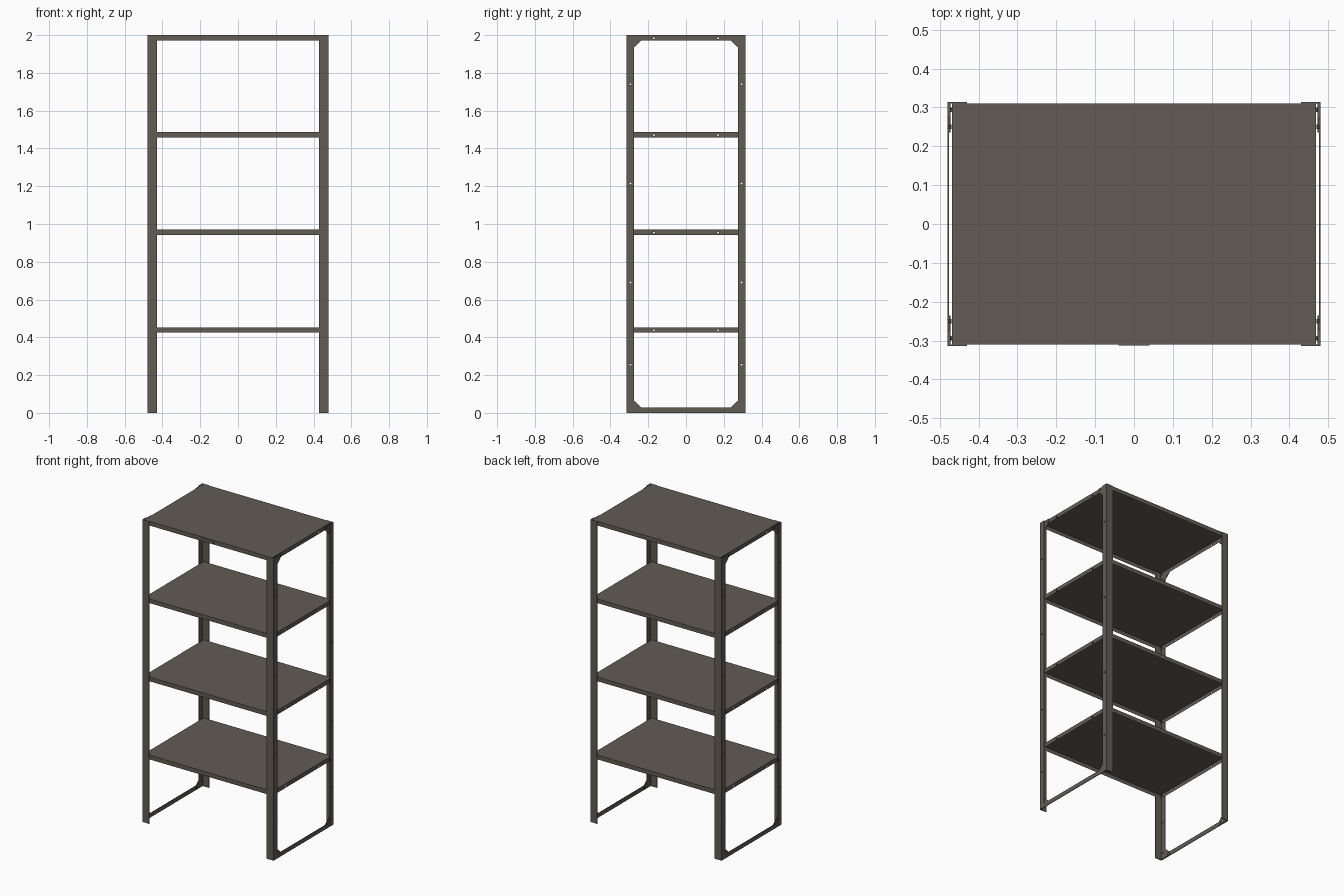
import bpy, bmesh, math
from mathutils import Matrix, Vector

cube = bpy.data.objects.get("Cube")
if cube:
    bpy.data.objects.remove(cube, do_unlink=True)

# Overall sizes
X, Y, H = 0.48, 0.314, 2.0          # half width, half depth, height
T = 0.004                           # sheet thickness
FRONT_W, SIDE_W = 0.05, 0.04        # upright flange widths
SHELF_X, SHELF_Y = 0.469, Y - T     # half sizes of a shelf
LIP = 0.028
SHELF_TOPS = [0.453, 0.97, 1.487, H]
HOLE_R = 0.005

steel = bpy.data.materials.new("warm dark grey steel")
steel.use_nodes = True
colour = (0.122, 0.107, 0.088, 1)
steel.diffuse_color = colour
steel.node_tree.nodes["Principled BSDF"].inputs["Base Color"].default_value = colour


def finish(name, bm):
    bmesh.ops.recalc_face_normals(bm, faces=bm.faces)
    mesh = bpy.data.meshes.new(name)
    bm.to_mesh(mesh)
    bm.free()
    mesh.materials.append(steel)
    obj = bpy.data.objects.new(name, mesh)
    bpy.context.collection.objects.link(obj)
    return obj


def extrude_profile(name, points, depth):
    """Close a planar outline and sweep it along a vector."""
    bm = bmesh.new()
    face = bm.faces.new([bm.verts.new(p) for p in points])
    swept = bmesh.ops.extrude_face_region(bm, geom=[face])["geom"]
    verts = [v for v in swept if isinstance(v, bmesh.types.BMVert)]
    bmesh.ops.translate(bm, verts=verts, vec=Vector(depth))
    return finish(name, bm)


def box(name, lo, hi):
    bm = bmesh.new()
    bmesh.ops.create_cube(bm, size=1)
    for v in bm.verts:
        v.co = [lo[i] + (v.co[i] + 0.5) * (hi[i] - lo[i]) for i in range(3)]
    return finish(name, bm)


def pins(name, spots, x0, x1, radius, sides=10):
    """Cylinders along x, one at each (y, z) spot."""
    bm = bmesh.new()
    turn = Matrix.Rotation(math.pi / 2, 4, "Y")
    for y, z in spots:
        place = Matrix.Translation(((x0 + x1) / 2, y, z)) @ turn
        bmesh.ops.create_cone(bm, cap_ends=True, segments=sides, radius1=radius,
                              radius2=radius, depth=abs(x1 - x0), matrix=place)
    return finish(name, bm)


def drill(obj, spots):
    """Punch holes right through in the x direction."""
    cutter = pins("hole_cutter", spots, -1, 1, HOLE_R)
    mod = obj.modifiers.new("holes", "BOOLEAN")
    mod.operation, mod.solver, mod.object = "DIFFERENCE", "EXACT", cutter
    bpy.context.view_layer.objects.active = obj
    bpy.ops.object.modifier_apply(modifier=mod.name)
    bpy.data.objects.remove(cutter, do_unlink=True)


# Uprights: L-shaped angles, with corner gussets and their bolts
for sx, side in ((1, "left"), (-1, "right")):
    for sy, end in ((-1, "front"), (1, "back")):
        outline = [(X, Y), (X - FRONT_W, Y), (X - FRONT_W, Y - T),
                   (X - T, Y - T), (X - T, Y - SIDE_W), (X, Y - SIDE_W)]
        post = extrude_profile(f"{end}_{side}_upright",
                               [(sx * x, sy * y, 0) for x, y in outline], (0, 0, H))
        drill(post, [(sy * 0.294, z) for z in (0.255, 0.69, 1.215, 1.74)])

        for level, base, up in (("lower", 0, 1), ("upper", H, -1)):
            shape = [(Y - T, 0.002), (0.235, 0.002), (0.235, LIP),
                     (Y - SIDE_W, 0.064), (Y - T, 0.064)]
            extrude_profile(f"{level}_{end}_{side}_gusset",
                            [(sx * (X - T), sy * y, base + up * z) for y, z in shape],
                            (-sx * 0.003, 0, 0))
            pins(f"{level}_{end}_{side}_bolts",
                 [(sy * 0.294, base + up * 0.045), (sy * 0.25, base + up * 0.015)],
                 sx * (X - 0.01), sx * (X - 0.002), 0.006, 6)

    # Flat rail joining the feet on each side
    xs = sorted((sx * X, sx * (X - T)))
    box(f"{side}_foot_rail", (xs[0], -Y + SIDE_W, 0), (xs[1], Y - SIDE_W, LIP))

# Shelves: open-bottomed trays with turned-down lips
for number, top in enumerate(SHELF_TOPS, 1):
    bm = bmesh.new()
    bmesh.ops.create_cube(bm, size=1)
    for v in bm.verts:
        v.co = (v.co.x * 2 * SHELF_X, v.co.y * 2 * SHELF_Y, top + (v.co.z - 0.5) * LIP)
    bm.normal_update()
    under = min(bm.faces, key=lambda f: f.calc_center_median().z)
    bmesh.ops.inset_region(bm, faces=[under], thickness=T)
    bmesh.ops.translate(bm, verts=under.verts, vec=(0, 0, LIP - T))
    shelf = finish(f"shelf_{number}", bm)
    drill(shelf, [(y, top - 0.016) for y in (-0.17, 0.17)])

    # Bolts fixing the shelf to the uprights
    for sx, side in ((1, "left"), (-1, "right")):
        pins(f"shelf_{number}_{side}_bolts", [(y, top - 0.014) for y in (-0.294, 0.294)],
             sx * (SHELF_X - 0.008), sx * (X - 0.001), 0.005, 6)

# Small blank plate on the front lip of the top shelf
box("front_plate", (-0.04, -Y + 0.001, H - LIP + 0.003), (0.04, -SHELF_Y, H - 0.003))
